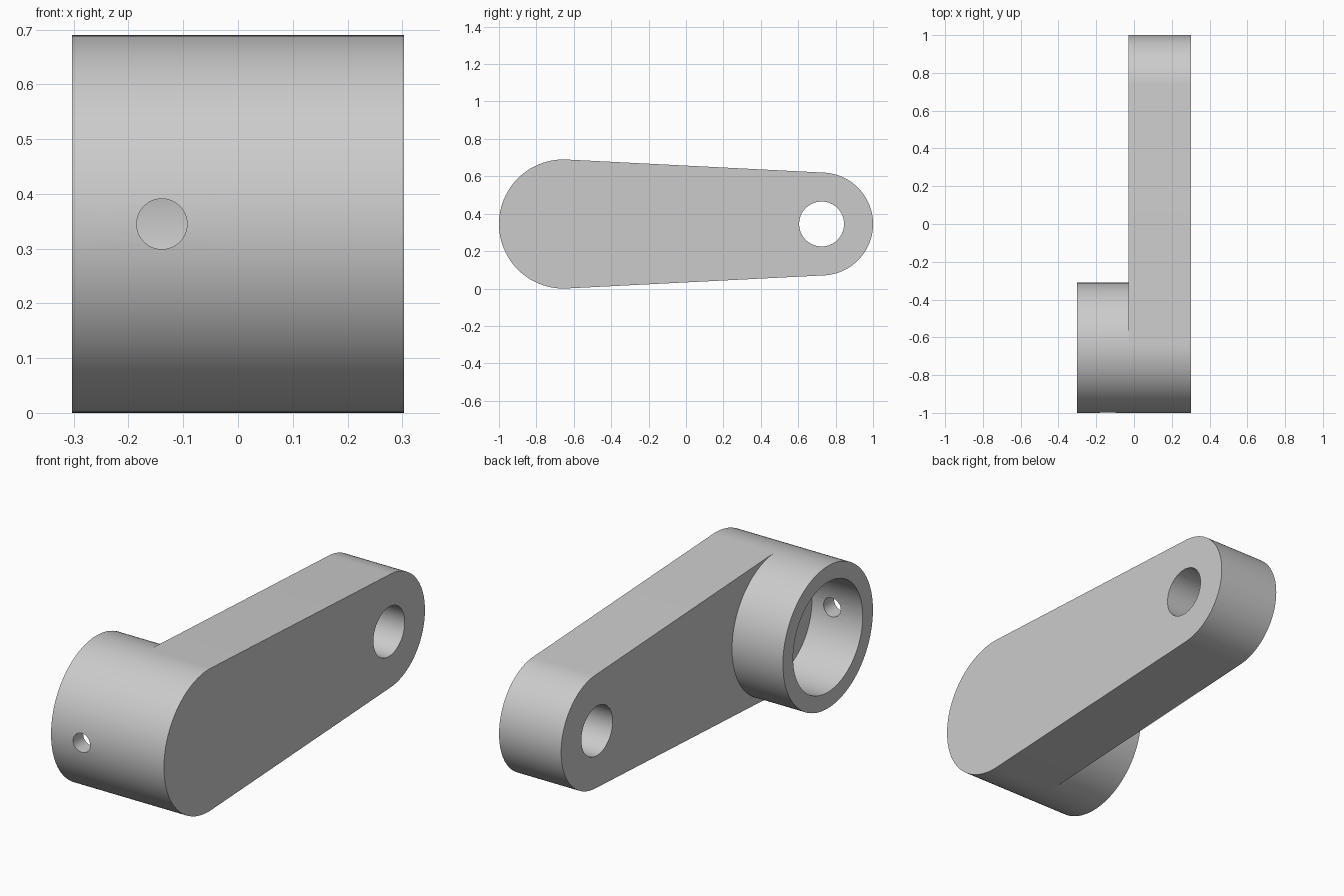
import bpy
import bmesh
from math import asin, cos, sin, pi
from mathutils import Matrix

cube = bpy.data.objects.get("Cube")
if cube:
    bpy.data.objects.remove(cube, do_unlink=True)

# Main dimensions
BIG_Y, BIG_R = -0.655, 0.345
SMALL_Y, SMALL_R = 0.725, 0.275
MID_Z = 0.345
LEFT, STEP, RIGHT = 0.303, -0.03, -0.303
SEGS = 64
tangent = pi / 2 - asin((BIG_R - SMALL_R) / (SMALL_Y - BIG_Y))

grey = bpy.data.materials.new("plain grey")
grey.use_nodes = True
grey.diffuse_color = (0.6, 0.6, 0.6, 1)
grey.node_tree.nodes["Principled BSDF"].inputs["Base Color"].default_value = grey.diffuse_color


def arc(y, radius, start, end, count=SEGS):
    angles = [start + (end - start) * i / count for i in range(count + 1)]
    return [(y + radius * cos(a), MID_Z + radius * sin(a)) for a in angles]


def prism(name, outline, x0, x1):
    """Extrude a side-on outline of (y, z) points along x."""
    bm = bmesh.new()
    face = bm.faces.new([bm.verts.new((x0, y, z)) for y, z in outline])
    out = bmesh.ops.extrude_face_region(bm, geom=[face])
    moved = [v for v in out["geom"] if isinstance(v, bmesh.types.BMVert)]
    bmesh.ops.translate(bm, verts=moved, vec=(x1 - x0, 0, 0))
    bmesh.ops.recalc_face_normals(bm, faces=bm.faces)
    return add_object(name, bm)


def add_object(name, bm):
    mesh = bpy.data.meshes.new(name)
    bm.to_mesh(mesh)
    bm.free()
    mesh.materials.append(grey)
    obj = bpy.data.objects.new(name, mesh)
    bpy.context.collection.objects.link(obj)
    return obj


def combine(target, tool, operation):
    bpy.context.view_layer.objects.active = target
    mod = target.modifiers.new(tool.name, "BOOLEAN")
    mod.operation, mod.solver, mod.object = operation, "EXACT", tool
    bpy.ops.object.modifier_apply(modifier=mod.name)
    bpy.data.objects.remove(tool, do_unlink=True)


# Tapered arm with two rounded ends
big_end = arc(BIG_Y, BIG_R, tangent, 2 * pi - tangent)
small_end = arc(SMALL_Y, SMALL_R, -tangent, tangent)
arm = prism("crank_arm", big_end + small_end, STEP, LEFT)

# Round boss flush with the big end
inner_arc = arc(BIG_Y, BIG_R, -tangent, tangent)[1:-1]
combine(arm, prism("boss", big_end + inner_arc, RIGHT, STEP), "UNION")

# Blind bore in the boss and through hole in the small end
bore = arc(BIG_Y, 0.267, 0, 2 * pi)[:-1]
combine(arm, prism("bore_cutter", bore, RIGHT - 0.1, STEP), "DIFFERENCE")
pin_hole = arc(SMALL_Y, 0.12, 0, 2 * pi)[:-1]
combine(arm, prism("pin_hole_cutter", pin_hole, STEP - 0.1, LEFT + 0.1), "DIFFERENCE")

# Set screw hole through the front wall of the boss
bm = bmesh.new()
place = Matrix.Translation((-0.139, -0.95, MID_Z)) @ Matrix.Rotation(pi / 2, 4, "X")
bmesh.ops.create_cone(bm, cap_ends=True, segments=48, radius1=0.046,
                      radius2=0.046, depth=0.3, matrix=place)
combine(arm, add_object("screw_hole_cutter", bm), "DIFFERENCE")

# Smooth curved walls, sharp rims
bpy.ops.object.select_all(action="DESELECT")
arm.select_set(True)
bpy.context.view_layer.objects.active = arm
bpy.ops.object.shade_smooth_by_angle(angle=pi / 6)
